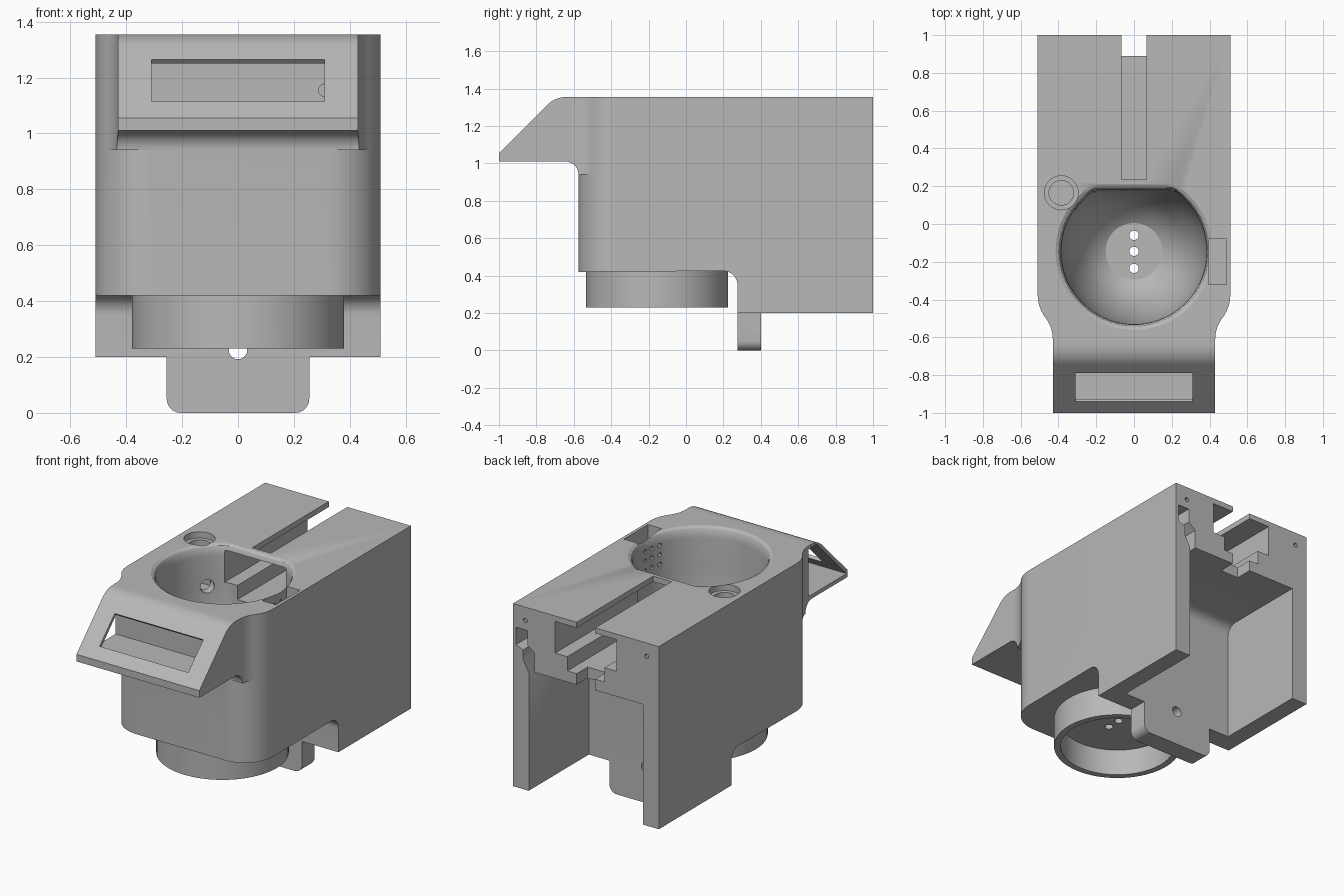
import bpy, bmesh
from math import sin, cos, radians, pi, atan2
from mathutils import Matrix

old = bpy.data.objects.get("Cube")
if old:
    bpy.data.objects.remove(old)

TOP = 1.355
HOPPER_Y = -0.145

grey = bpy.data.materials.new("plain grey")
grey.use_nodes = True
grey.diffuse_color = (0.48, 0.48, 0.48, 1)
grey.node_tree.nodes["Principled BSDF"].inputs["Base Color"].default_value = (0.48, 0.48, 0.48, 1)


def arc(cu, cv, r, a0, a1, n=10):
    angles = [radians(a0 + (a1 - a0) * i / n) for i in range(n + 1)]
    return [(cu + r * cos(a), cv + r * sin(a)) for a in angles]


def circle(cu, cv, r, n=24):
    return arc(cu, cv, r, 0, 360, n)[:-1]


def rect(u0, u1, v0, v1):
    return [(u0, v0), (u1, v0), (u1, v1), (u0, v1)]


def finish(name, bm):
    bmesh.ops.recalc_face_normals(bm, faces=bm.faces)
    mesh = bpy.data.meshes.new(name)
    bm.to_mesh(mesh)
    bm.free()
    mesh.materials.append(grey)
    obj = bpy.data.objects.new(name, mesh)
    bpy.context.collection.objects.link(obj)
    return obj


def prism(name, pts, axis, lo, hi):
    """Extrude a 2D outline along one axis."""
    place = {"x": lambda u, v, w: (w, u, v),
             "y": lambda u, v, w: (u, w, v),
             "z": lambda u, v, w: (u, v, w)}[axis]
    bm = bmesh.new()
    a = [bm.verts.new(place(u, v, lo)) for u, v in pts]
    b = [bm.verts.new(place(u, v, hi)) for u, v in pts]
    bm.faces.new(a)
    bm.faces.new(b)
    for i in range(len(pts)):
        j = (i + 1) % len(pts)
        bm.faces.new((a[i], a[j], b[j], b[i]))
    return finish(name, bm)


def combine(target, tool, operation):
    """Apply a boolean and discard the tool."""
    bpy.context.view_layer.objects.active = target
    mod = target.modifiers.new("bool", "BOOLEAN")
    mod.operation = operation
    mod.solver = "EXACT"
    mod.object = tool
    bpy.ops.object.modifier_apply(modifier=mod.name)
    bpy.data.objects.remove(tool)


def cut(name, pts, axis, lo, hi):
    combine(body, prism(name, pts, axis, lo, hi), "DIFFERENCE")


# Main body: side profile trimmed by a plan with rounded front corners
side = [(-0.575, 0.42)] + arc(0.2, 0.35, 0.075, 90, 0) + [
    (0.275, 0.2), (1, 0.2), (1, TOP), (-0.575, TOP)]
body = prism("housing", side, "x", -0.6, 0.6)
plan = arc(-0.31, -0.375, 0.2, 180, 270, 14) + arc(0.31, -0.375, 0.2, 270, 360, 14) + [(0.51, 1.1), (-0.51, 1.1)]
combine(body, prism("plan", plan, "z", 0.1, 1.5), "INTERSECT")

# Sloped nose with flared sides and a fillet underneath
nose_side = ([(-1, 1.01), (-1, 1.055)] + arc(-0.64, TOP - 0.145, 0.145, 135, 90)
             + [(-0.45, TOP), (-0.45, 0.94)] + arc(-0.645, 0.94, 0.07, 0, 90))
nose = prism("nose", nose_side, "x", -0.6, 0.6)
flare = arc(0.615, -0.61, 0.185, 180, 142.4)
right = [(0.43, -1.1)] + flare + [(0.40, -0.44)]
plan = right + [(-x, y) for x, y in reversed(right)]
combine(nose, prism("plan", plan, "z", 0.8, 1.5), "INTERSECT")
combine(body, nose, "UNION")

# Round neck below the body
combine(body, prism("neck", circle(0, -0.155, 0.38, 72), "z", 0.23, 0.5), "UNION")
cut("neck_bore", circle(0, -0.155, 0.34, 72), "z", 0.1, 0.40)

# Mounting tab
tab = arc(-0.205, 0.05, 0.05, 180, 270, 6) + arc(0.205, 0.05, 0.05, 270, 360, 6) + [(0.255, 0.35), (-0.255, 0.35)]
combine(body, prism("tab", tab, "y", 0.275, 0.4), "UNION")
cut("tab_hole", circle(0, 0.225, 0.033), "y", 0.24, 0.5)

# Large rear bay
bay = [(0.4, 0.1)] + arc(0.47, 0.89, 0.07, 180, 90) + [(1.1, 0.96), (1.1, 0.1)]
cut("rear_bay", bay, "x", -0.4, 0.4)

# Hopper bowl, flattened at the back
profile = [(0.42, TOP + 0.02), (0.415, TOP), (0.398, 1.345), (0.388, 1.325), (0.385, 1.29),
           (0.383, 1.1), (0.375, 0.95), (0.355, 0.82), (0.32, 0.69),
           (0.27, 0.58), (0.21, 0.49), (0.15, 0.45)]
bm = bmesh.new()
N = 72
rings = []
for r, z in profile:
    limit = 0.18 + max(0, r - 0.385)
    rings.append([bm.verts.new((x, min(y, limit), z)) for x, y in circle(0, HOPPER_Y, r, N)])
for upper, lower in zip(rings, rings[1:]):
    for i in range(N):
        j = (i + 1) % N
        bm.faces.new((upper[i], upper[j], lower[j], lower[i]))
bm.faces.new(rings[0])
bm.faces.new(rings[-1])
combine(body, finish("bowl", bm), "DIFFERENCE")
for y in (-0.06, -0.145, -0.235):
    cut("drain", circle(0, y, 0.025), "z", 0.3, 0.6)

# Stepped channel from the hopper to the back, with a roof slot
step = [(0.13, 1.03), (0.13, 1.12), (0.215, 1.12), (0.215, 1.32)]
cut("channel", step + [(-x, z) for x, z in reversed(step)], "y", 0.1, 1.1)
cut("roof_slot", rect(-0.065, 0.065, 0.235, 1.1), "z", 1.25, 1.5)
cut("floor_notch", rect(-0.065, 0.065, 0.89, 1.1), "z", 0.9, 1.2)

# Cable passage and screw holes in the back
cable = [(0.49, 1.21), (0.41, 1.21), (0.41, 1.12), (0.36, 1.08), (0.36, 0.93),
         (0.39, 0.93), (0.44, 1.02), (0.44, 1.08), (0.49, 1.10)]
cut("cable_passage", cable, "y", 0.86, 1.1)
for s in (-1, 1):
    cut("screw_hole", circle(s * 0.425, 1.27, 0.014, 12), "y", 0.9, 1.1)

# Hollow nose, open on one side, with a window
cut("nose_hollow", [(-0.99, 1.035), (-0.61, 1.035), (-0.61, 1.335), (-0.692, 1.335)], "x", -0.6, 0.41)
window = [(-0.99, 1.165), (-0.91, 1.085), (-0.76, 1.235), (-0.84, 1.315)]
cut("window", window, "x", -0.31, 0.31)
cut("wire_hole", circle(0.31, 1.155, 0.022, 16), "y", -0.65, -0.56)

# Sensor pocket with a perforated wall
cut("pocket", rect(0.395, 0.49, -0.32, -0.08), "z", 1.1, 1.5)
for dy in (-0.06, 0, 0.06):
    for z in (1.16, 1.22, 1.28):
        cut("vent", circle(-0.2 + dy, z, 0.013, 10), "x", 0.3, 0.44)

# Side bore with a countersunk rim and an angled passage into the hopper
cut("bore", circle(-0.385, 0.165, 0.065, 32), "z", 1.04, 1.5)
cut("counterbore", circle(-0.385, 0.165, 0.09, 32), "z", 1.315, 1.5)
passage = prism("passage", circle(0, 0, 0.042, 20), "x", -0.06, 0.06)
angle = atan2(HOPPER_Y - 0.1, 0.28)
passage.data.transform(Matrix.Translation((-0.3, 0.115, 1.1)) @ Matrix.Rotation(angle, 4, "Z"))
combine(body, passage, "DIFFERENCE")

# Shading
bpy.ops.object.select_all(action="DESELECT")
body.select_set(True)
bpy.context.view_layer.objects.active = body
bpy.ops.object.shade_smooth_by_angle(angle=radians(30))
